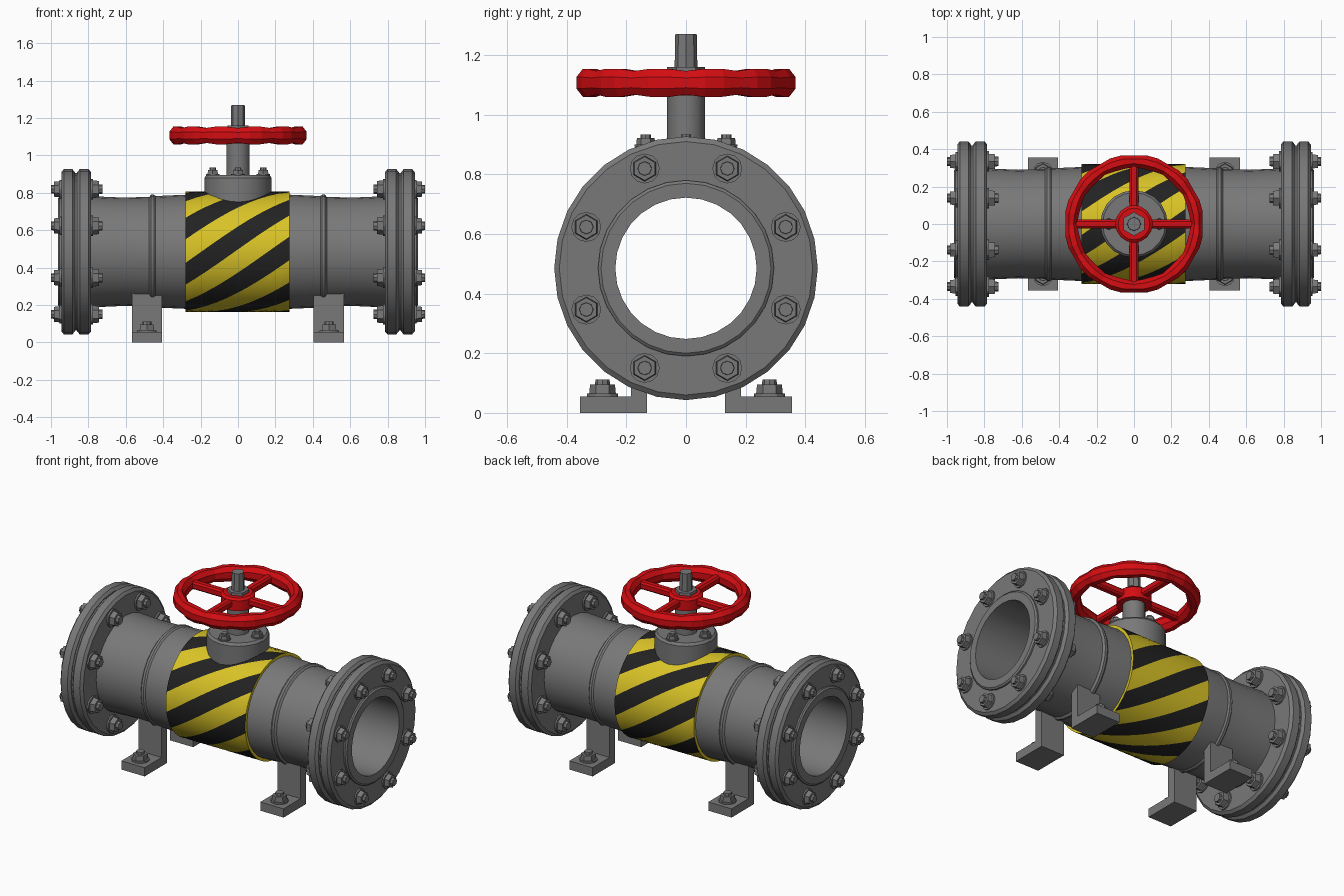
import bpy, bmesh
from math import pi, sin, cos, radians
from mathutils import Matrix, Vector

if "Cube" in bpy.data.objects:
    bpy.data.objects.remove(bpy.data.objects["Cube"])

AXIS_Z = 0.485


def material(name, color):
    m = bpy.data.materials.new(name)
    m.use_nodes = True
    m.diffuse_color = (*color, 1)
    m.node_tree.nodes["Principled BSDF"].inputs["Base Color"].default_value = (*color, 1)
    return m


GREY = material("grey steel", (0.19, 0.19, 0.19))
YELLOW = material("warning yellow", (0.70, 0.55, 0.02))
BLACK = material("stripe black", (0.016, 0.016, 0.016))
RED = material("red paint", (0.66, 0.004, 0.006))


def finish(name, bm, *mats, angle=30):
    bmesh.ops.recalc_face_normals(bm, faces=bm.faces[:])
    mesh = bpy.data.meshes.new(name)
    bm.to_mesh(mesh)
    bm.free()
    for m in mats:
        mesh.materials.append(m)
    obj = bpy.data.objects.new(name, mesh)
    bpy.context.collection.objects.link(obj)
    if angle:
        bpy.ops.object.select_all(action="DESELECT")
        obj.select_set(True)
        bpy.context.view_layer.objects.active = obj
        bpy.ops.object.shade_smooth_by_angle(angle=radians(angle))
    return obj


def skin(bm, rings, closed):
    """Join rings of vertices with quads; closed joins the last to the first."""
    n = len(rings[0])
    for i in range(len(rings) if closed else len(rings) - 1):
        a, b = rings[i], rings[(i + 1) % len(rings)]
        for j in range(n):
            k = (j + 1) % n
            bm.faces.new((a[j], a[k], b[k], b[j]))


def lathe_x(name, profile, sides=28):
    """Turn a closed (x, radius) profile around the pipe axis."""
    bm = bmesh.new()
    rings = [[bm.verts.new((x, r * cos(2 * pi * i / sides), AXIS_Z + r * sin(2 * pi * i / sides)))
              for i in range(sides)] for x, r in profile]
    skin(bm, rings, True)
    return finish(name, bm, GREY)


def add_cylinder(bm, base, direction, r, length, sides, r_top=None):
    d = Vector(direction)
    place = Matrix.Translation(Vector(base) + d * length / 2) @ d.to_track_quat("Z", "Y").to_matrix().to_4x4()
    bmesh.ops.create_cone(bm, cap_ends=True, segments=sides, radius1=r,
                          radius2=r if r_top is None else r_top, depth=length, matrix=place)


def add_box(bm, lo, hi):
    lo, hi = Vector(lo), Vector(hi)
    size = hi - lo
    bmesh.ops.create_cube(bm, size=1, matrix=Matrix.Translation((lo + hi) / 2) @ Matrix.Diagonal((*size, 1)))


def add_bolt(bm, base, direction, size=0.05):
    """Washer, hexagonal nut and threaded tip."""
    d, p = Vector(direction), Vector(base)
    add_cylinder(bm, p, d, size, size * 0.2, 12)
    add_cylinder(bm, p, d, size * 0.88, size * 0.8, 6, size * 0.8)
    add_cylinder(bm, p, d, size * 0.52, size * 1.12, 8, size * 0.46)


# Pipe: outer wall with raised weld seams, then the open bore
half = [(0.955, 0.295), (0.78, 0.297), (0.62, 0.29), (0.475, 0.293), (0.465, 0.305),
        (0.45, 0.305), (0.44, 0.298), (0.28, 0.305)]
outer = half + [(-x, r) for x, r in reversed(half)]
lathe_x("pipe", outer + [(-0.963, 0.285), (-0.963, 0.237), (0.963, 0.237), (0.963, 0.285)])

# Flange pairs with a thin gasket groove
for side, label in ((1, "left"), (-1, "right")):
    for kind, x0, x1 in (("inner", 0.785, 0.86), ("outer", 0.872, 0.945)):
        lathe_x(f"{label}_{kind}_flange",
                [(side * x, r) for x, r in ((x0, 0.27), (x0, 0.425), (x0 + 0.014, 0.442),
                                            (x1 - 0.014, 0.442), (x1, 0.425), (x1, 0.27))])
    lathe_x(f"{label}_gasket", [(side * x, r) for x, r in ((0.855, 0.27), (0.855, 0.42),
                                                          (0.877, 0.42), (0.877, 0.27))])
    # Eight bolts around the flange, showing on both faces
    bm = bmesh.new()
    for i in range(8):
        a = 2 * pi * (i + 0.5) / 8
        y, z = 0.362 * cos(a), AXIS_Z + 0.362 * sin(a)
        add_bolt(bm, (side * 0.944, y, z), (side, 0, 0))
        add_bolt(bm, (side * 0.786, y, z), (-side, 0, 0), 0.055)
    finish(f"{label}_flange_bolts", bm, GREY)

# Warning band: the grid is sheared so its edges follow the spiral stripes
ROWS, COLS, R = 64, 10, 0.322
bm = bmesh.new()
rings = []
for c in range(COLS + 1):
    x = -0.28 + 0.555 * c / COLS
    ring = []
    for i in range(ROWS):
        a = radians(-33 + 70 * c / COLS + 360 * i / ROWS)
        ring.append(bm.verts.new((x, -R * cos(a), AXIS_Z + R * sin(a))))
    rings.append(ring)
skin(bm, rings, False)
bm.faces.ensure_lookup_table()
for n, f in enumerate(bm.faces):
    f.material_index = 1 if (n % ROWS) % 8 < 4 else 0
# Close the rims of the band down to the pipe
for ring, x in ((rings[0], -0.28), (rings[-1], 0.275)):
    low = [bm.verts.new((x, v.co.y * 0.92, AXIS_Z + (v.co.z - AXIS_Z) * 0.92)) for v in ring]
    skin(bm, [ring, low], False)
finish("warning_band", bm, YELLOW, BLACK)

# Bonnet on top of the pipe, its bolts and the stem
bm = bmesh.new()
add_cylinder(bm, (0, 0, 0.73), (0, 0, 1), 0.18, 0.15, 20)
add_cylinder(bm, (0, 0, 0.88), (0, 0, 1), 0.18, 0.015, 20, 0.168)
finish("bonnet", bm, GREY)
bm = bmesh.new()
for i in range(4):
    add_bolt(bm, (0.135 * cos(i * pi / 2), 0.135 * sin(i * pi / 2), 0.893), (0, 0, 1), 0.037)
finish("bonnet_bolts", bm, GREY)
bm = bmesh.new()
add_cylinder(bm, (0, 0, 0.89), (0, 0, 1), 0.064, 0.19, 14)
add_cylinder(bm, (0, 0, 1.07), (0, 0, 1), 0.04, 0.2, 8, 0.036)
finish("stem", bm, GREY)
bm = bmesh.new()
add_cylinder(bm, (0, 0, 1.12), (0, 0, 1), 0.064, 0.04, 6)
finish("stem_nut", bm, GREY)

# Hand wheel: faceted, scalloped rim
bm = bmesh.new()
rings = []
SEGMENTS = 36
for i in range(SEGMENTS):
    a = 2 * pi * i / SEGMENTS
    grip = 1.0 if i % 3 else 0.84
    ring = []
    for j in range(8):
        t = 2 * pi * (j + 0.5) / 8
        r = 0.336 + 0.040 * grip * cos(t)
        ring.append(bm.verts.new((r * cos(a), r * sin(a), 1.107 + 0.051 * grip * sin(t))))
    rings.append(ring)
skin(bm, rings, True)
finish("wheel_rim", bm, RED, angle=0)

# Wheel spokes and hub
bm = bmesh.new()
add_box(bm, (-0.32, -0.024, 1.083), (0.32, 0.024, 1.13))
add_box(bm, (-0.024, -0.32, 1.083), (0.024, 0.32, 1.13))
bmesh.ops.bevel(bm, geom=bm.edges[:], offset=0.01, segments=1, affect="EDGES")
finish("wheel_spokes", bm, RED)
bm = bmesh.new()
add_cylinder(bm, (0, 0, 1.065), (0, 0, 1), 0.1, 0.065, 16)
add_cylinder(bm, (0, 0, 1.13), (0, 0, 1), 0.1, 0.012, 16, 0.085)
finish("wheel_hub", bm, RED)

# Four angle brackets with anchor bolts
for sx, xl in ((1, "left"), (-1, "right")):
    for sy, yl in ((-1, "front"), (1, "back")):
        bm = bmesh.new()
        x0, x1 = sorted((sx * 0.405, sx * 0.568))
        for (ya, yb), (za, zb) in (((0.13, 0.355), (0, 0.055)), ((0.13, 0.185), (0.05, 0.27))):
            lo, hi = sorted((sy * ya, sy * yb))
            add_box(bm, (x0, lo, za), (x1, hi, zb))
        finish(f"{yl}_{xl}_foot", bm, GREY)
        bm = bmesh.new()
        add_bolt(bm, (sx * 0.487, sy * 0.28, 0.054), (0, 0, 1), 0.052)
        finish(f"{yl}_{xl}_foot_bolt", bm, GREY)
